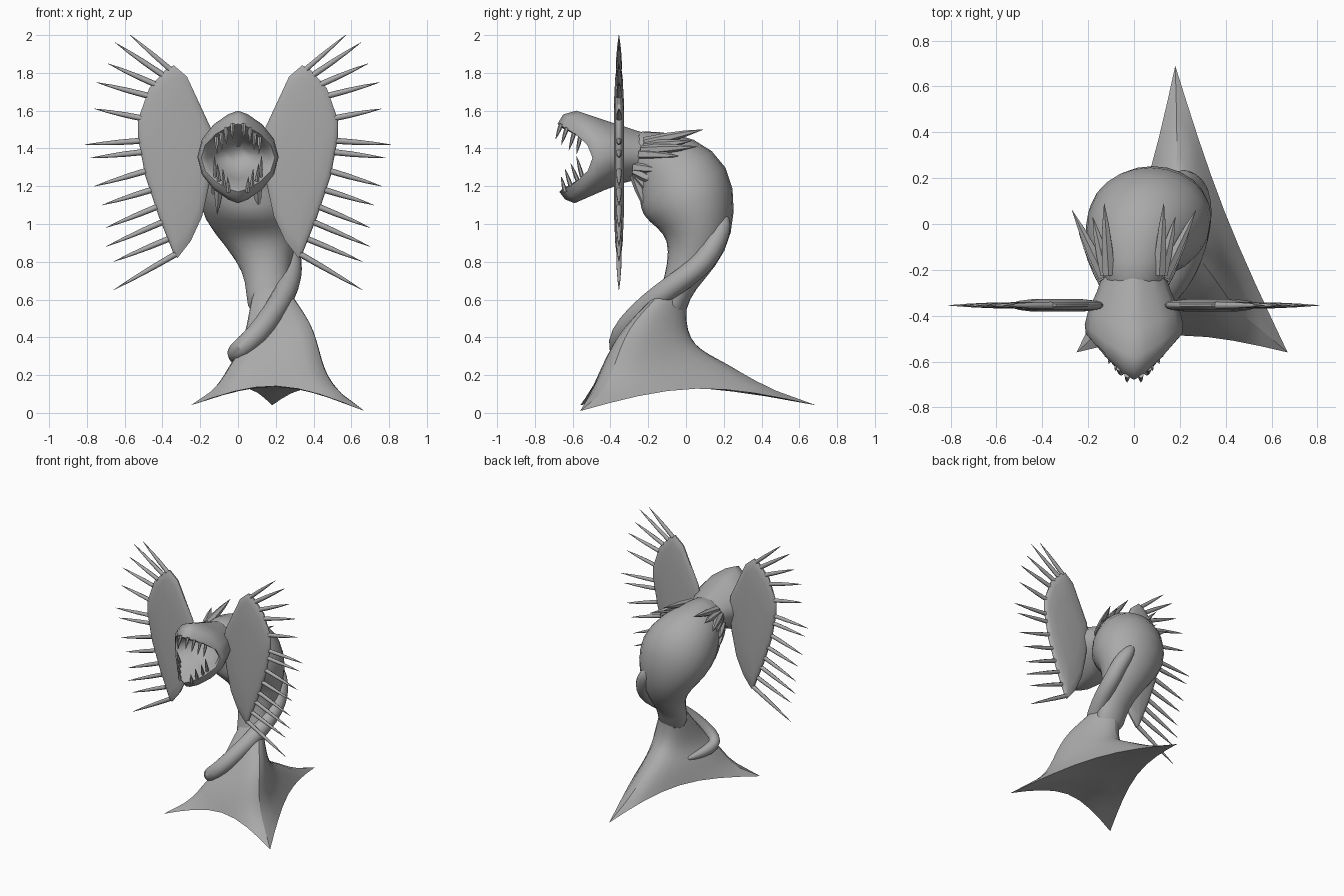
import bpy, bmesh, math
from mathutils import Vector

default = bpy.data.objects.get("Cube")
if default:
    bpy.data.objects.remove(default, do_unlink=True)

grey = bpy.data.materials.new("plain grey")
grey.use_nodes = True
grey.diffuse_color = (0.4, 0.4, 0.4, 1)
grey.node_tree.nodes["Principled BSDF"].inputs["Base Color"].default_value = grey.diffuse_color


def finish(name, bm, subdivide=0, angle=50):
    """Turn a bmesh into a smooth shaded object."""
    bmesh.ops.recalc_face_normals(bm, faces=bm.faces)
    mesh = bpy.data.meshes.new(name)
    bm.to_mesh(mesh)
    bm.free()
    mesh.materials.append(grey)
    mesh.shade_smooth()
    mesh.set_sharp_from_angle(angle=math.radians(angle))
    obj = bpy.data.objects.new(name, mesh)
    bpy.context.collection.objects.link(obj)
    if subdivide:
        modifier = obj.modifiers.new("smooth", "SUBSURF")
        modifier.levels = modifier.render_levels = subdivide


def add_loft(bm, rings, start=None):
    """Bridge equal rings with flat end caps; the start may close on a point instead."""
    loops = [[bm.verts.new(p) for p in ring] for ring in rings]
    count = len(loops[0])
    for low, high in zip(loops, loops[1:]):
        for i in range(count):
            j = (i + 1) % count
            bm.faces.new((low[i], low[j], high[j], high[i]))
    bm.faces.new(loops[-1])
    if start is None:
        bm.faces.new(loops[0])
    else:
        vert = bm.verts.new(start)
        for i in range(count):
            bm.faces.new((loops[0][i], loops[0][(i + 1) % count], vert))
    return loops


def add_tube(bm, path, radii, sides=6):
    """Round tube along a path, with a radius at each point."""
    path = [Vector(p) for p in path]
    rings = []
    for i, (point, radius) in enumerate(zip(path, radii)):
        along = (path[min(i + 1, len(path) - 1)] - path[max(i - 1, 0)]).normalized()
        helper = Vector((1, 0, 0)) if abs(along.x) < 0.8 else Vector((0, 1, 0))
        u = along.cross(helper).normalized()
        v = along.cross(u)
        turns = [math.tau * k / sides for k in range(sides)]
        rings.append([point + radius * (math.cos(a) * u + math.sin(a) * v) for a in turns])
    add_loft(bm, rings)


def add_spike(bm, base, tip, radius):
    base, tip = Vector(base), Vector(tip)
    path = [base.lerp(tip, t) for t in (0, 0.35, 0.7, 1)]
    add_tube(bm, path, [radius, radius * 0.9, radius * 0.55, 0.001])


def mirrored(point, side):
    return (point[0] * side, point[1], point[2])


# Three pointed foot: every ring alternates a corner and an edge middle
bm = bmesh.new()
vert_crease = bm.verts.layers.float.new("crease_vert")
edge_crease = bm.edges.layers.float.new("crease_edge")
foot_rings = [
    [(0.67, -0.56, 0.01), (0.38, 0.05, 0.18), (0.18, 0.69, 0.04),
     (0.04, 0.05, 0.18), (-0.25, -0.56, 0.04), (0.2, -0.45, 0.2)],
    [(0.53, -0.47, 0.21), (0.34, 0, 0.27), (0.18, 0.34, 0.26),
     (0.05, 0, 0.27), (-0.14, -0.47, 0.22), (0.2, -0.43, 0.28)],
    [(0.48, -0.37, 0.48), (0.32, -0.04, 0.4), (0.18, 0.06, 0.33),
     (0.07, -0.07, 0.37), (-0.01, -0.37, 0.35), (0.2, -0.35, 0.4)],
    [(0.32, -0.17, 0.62), (0.27, -0.05, 0.58), (0.18, 0.01, 0.5),
     (0.08, -0.04, 0.55), (0.04, -0.18, 0.57), (0.18, -0.2, 0.58)],
    [(0.22, -0.05, 0.74), (0.22, 0, 0.74), (0.16, 0.03, 0.74),
     (0.1, 0, 0.74), (0.1, -0.05, 0.74), (0.16, -0.08, 0.74)],
]
rim = add_loft(bm, foot_rings, start=(0.2, -0.1, 0.16))[0]
for i, vert in enumerate(rim):
    vert[vert_crease] = 1 - i % 2
    bm.edges.get((vert, rim[i - 1]))[edge_crease] = 1
finish("foot", bm, 2, 60)

# Stem swelling into the bulb and bending forward: centre, half width, half depth
bm = bmesh.new()
stem = [
    ((0.17, -0.09, 0.5), 0.12, 0.09), ((0.16, -0.06, 0.63), 0.12, 0.08),
    ((0.15, 0, 0.75), 0.125, 0.11), ((0.12, 0.06, 0.88), 0.19, 0.165),
    ((0.075, 0.06, 1.02), 0.27, 0.22), ((0.065, 0.0, 1.18), 0.295, 0.285),
    ((0.025, -0.1, 1.3), 0.24, 0.23), ((0, -0.21, 1.36), 0.15, 0.145),
    ((0, -0.32, 1.37), 0.13, 0.13),
]
rings = []
for i, (centre, wide, deep) in enumerate(stem):
    before, after = stem[max(i - 1, 0)][0], stem[min(i + 1, len(stem) - 1)][0]
    along = Vector((0, after[1] - before[1], after[2] - before[2])).normalized()
    across = along.cross(Vector((1, 0, 0)))
    turns = [math.tau * k / 12 for k in range(12)]
    rings.append([Vector(centre) + Vector((wide * math.cos(a), 0, 0)) + across * deep * math.sin(a)
                  for a in turns])
add_loft(bm, rings)
finish("stem_bulb", bm, 1, 60)

# Gaping head: half width, side y, then y and z of the top and of the bottom
bm = bmesh.new()
head = [
    (0.13, -0.2, -0.2, 1.475, -0.24, 1.24), (0.16, -0.29, -0.34, 1.52, -0.32, 1.22),
    (0.2, -0.38, -0.46, 1.56, -0.43, 1.18), (0.215, -0.44, -0.58, 1.6, -0.59, 1.11),
    (0.21, -0.48, -0.65, 1.58, -0.64, 1.13), (0.195, -0.495, -0.68, 1.53, -0.67, 1.17),
    (0.17, -0.48, -0.66, 1.51, -0.65, 1.19), (0.14, -0.41, -0.5, 1.47, -0.48, 1.24),
    (0.06, -0.33, -0.33, 1.41, -0.33, 1.32),
]
rings = []
for wide, side_y, top_y, top_z, low_y, low_z in head:
    ring = []
    for k in range(16):
        c, s = math.cos(math.tau * k / 16), math.sin(math.tau * k / 16)
        end_y, end_z = (top_y, top_z) if s > 0 else (low_y, low_z)
        middle = (top_z + low_z) / 2
        ring.append((math.copysign(wide * abs(c) ** 1.5, c),
                     side_y + (end_y - side_y) * s * s, middle + (end_z - middle) * abs(s)))
    rings.append(ring)
add_loft(bm, rings)
finish("head", bm, 0, 70)

# Teeth along both lips
upper_teeth = [((0.03, -0.66, 1.53), (0.03, -0.69, 1.45)), ((0.065, -0.63, 1.51), (0.06, -0.66, 1.42)),
               ((0.09, -0.59, 1.49), (0.085, -0.62, 1.39)), ((0.115, -0.56, 1.46), (0.11, -0.58, 1.37))]
lower_teeth = [((0.05, -0.64, 1.17), (0.055, -0.66, 1.25)), ((0.075, -0.61, 1.2), (0.08, -0.64, 1.29)),
               ((0.1, -0.57, 1.22), (0.11, -0.61, 1.32)), ((0.12, -0.55, 1.25), (0.125, -0.58, 1.36))]
for name, teeth in (("upper_teeth", upper_teeth), ("lower_teeth", lower_teeth)):
    bm = bmesh.new()
    for side in (1, -1):
        for base, tip in teeth:
            add_spike(bm, mirrored(base, side), mirrored(tip, side), 0.012)
    finish(name, bm)

# Pointed sepals fanning back from the collar
sepals = [((0.11, -0.22, 1.43), (0.13, 0.09, 1.5)), ((0.12, -0.22, 1.41), (0.18, 0.03, 1.44)),
          ((0.13, -0.23, 1.39), (0.27, 0.06, 1.41)), ((0.13, -0.24, 1.37), (0.24, -0.04, 1.36)),
          ((0.12, -0.27, 1.3), (0.22, -0.1, 1.28)), ((0.12, -0.27, 1.28), (0.2, -0.12, 1.2)),
          ((0.11, -0.27, 1.27), (0.13, -0.12, 1.09)), ((0.1, -0.27, 1.26), (0.11, -0.2, 1.05))]
bm = bmesh.new()
for side in (1, -1):
    for base, tip in sepals:
        add_spike(bm, mirrored(base, side), mirrored(tip, side), 0.03)
finish("collar_sepals", bm)

# Flat trap lobes with thin rims, and spines along their outer edge
outline = [(0.13, 1.4), (0.14, 1.5), (0.27, 1.78), (0.34, 1.84), (0.38, 1.82), (0.47, 1.72),
           (0.53, 1.55), (0.53, 1.46), (0.49, 1.25), (0.42, 1.04), (0.34, 0.84), (0.32, 0.82),
           (0.25, 0.91), (0.19, 1.04), (0.15, 1.22)]
spines = [((0.36, 1.82), (0.57, 2)), ((0.4, 1.79), (0.65, 1.96)), ((0.44, 1.74), (0.69, 1.85)),
          ((0.48, 1.68), (0.75, 1.75)), ((0.51, 1.56), (0.76, 1.61)), ((0.52, 1.44), (0.81, 1.42)),
          ((0.51, 1.38), (0.78, 1.35)), ((0.49, 1.28), (0.76, 1.2)), ((0.46, 1.18), (0.72, 1.1)),
          ((0.43, 1.09), (0.7, 0.98)), ((0.4, 1.01), (0.7, 0.88)), ((0.37, 0.92), (0.66, 0.8)),
          ((0.33, 0.84), (0.66, 0.65))]
lobe_y, hub = -0.355, (0.34, 1.38)
half_section = [(0.55, 0.027), (0.85, 0.02), (0.95, 0.014), (1, 0.005)]
section = half_section + [(scale, -offset) for scale, offset in reversed(half_section)]
for side, word in ((1, "left"), (-1, "right")):
    bm = bmesh.new()
    add_loft(bm, [[(side * (hub[0] + (x - hub[0]) * scale), lobe_y + offset,
                    hub[1] + (z - hub[1]) * scale) for x, z in outline]
                  for scale, offset in section])
    finish(word + "_lobe", bm)
    bm = bmesh.new()
    for (x, z), (tip_x, tip_z) in spines:
        add_spike(bm, (side * x, lobe_y, z), (side * tip_x, lobe_y, tip_z), 0.016)
    finish(word + "_lobe_spines", bm, 0, 70)

# Tendril coiling round the stem
bm = bmesh.new()
coil = [(0.05, -0.06, 0.28), (0, -0.2, 0.29), (-0.02, -0.32, 0.31), (0.01, -0.37, 0.34), (0.1, -0.35, 0.41),
        (0.18, -0.26, 0.52), (0.25, -0.13, 0.63), (0.28, 0, 0.72), (0.28, 0.1, 0.8),
        (0.26, 0.16, 0.91), (0.21, 0.2, 1), (0.18, 0.2, 1.06)]
add_tube(bm, coil, [0.015, 0.04, 0.055, 0.06] + [0.066] * 6 + [0.052, 0.02], 8)
finish("coiled_tendril", bm, 1, 60)
